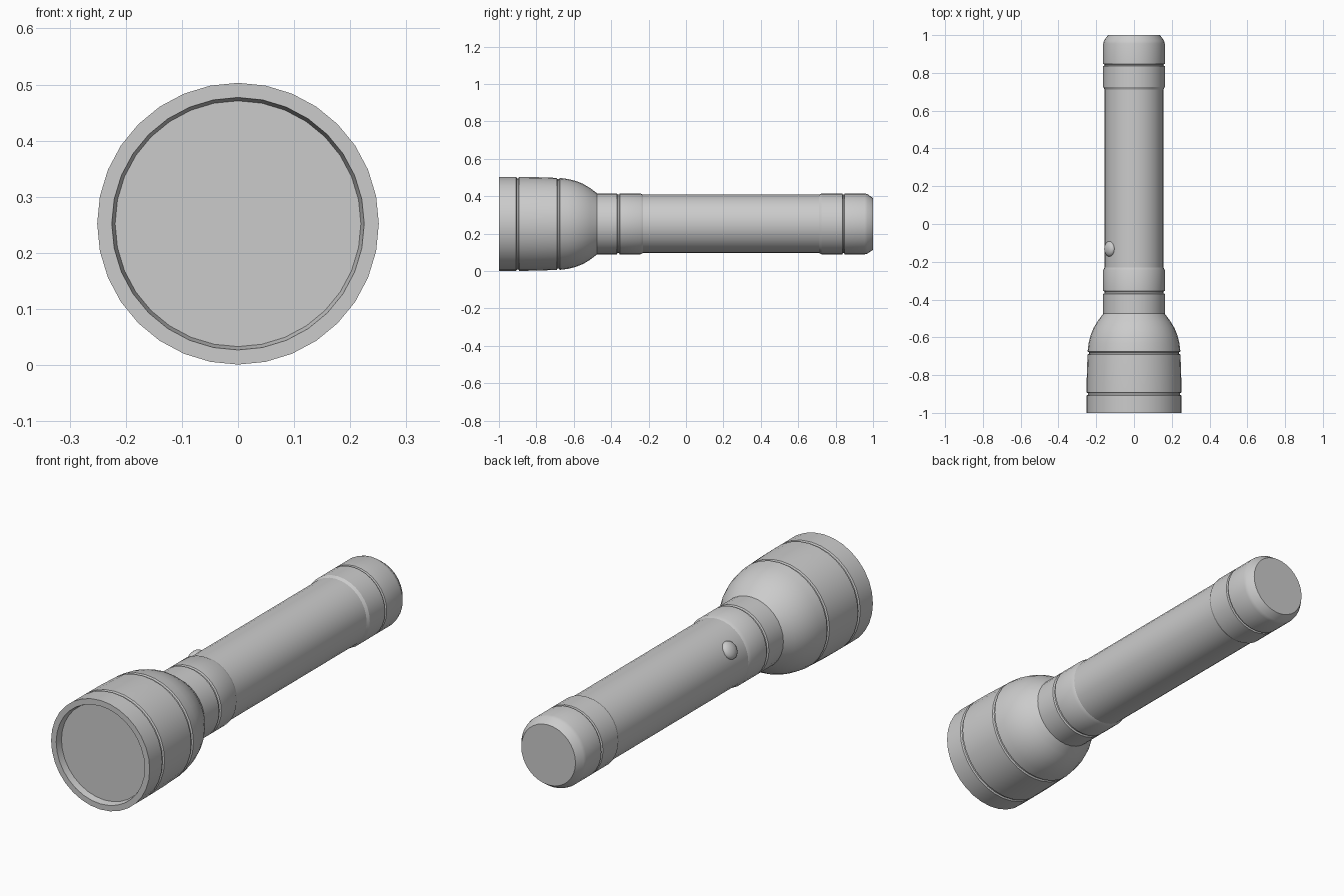
import bpy, bmesh
from math import pi, sin, cos, radians
from mathutils import Matrix, Vector

if "Cube" in bpy.data.objects:
    bpy.data.objects.remove(bpy.data.objects["Cube"])

SIDES = 32
AXIS_Z = 0.252


def finish(name, bm, angle=25):
    bmesh.ops.remove_doubles(bm, verts=bm.verts, dist=1e-5)
    bmesh.ops.recalc_face_normals(bm, faces=bm.faces)
    mesh = bpy.data.meshes.new(name)
    bm.to_mesh(mesh)
    bm.free()
    ob = bpy.data.objects.new(name, mesh)
    bpy.context.collection.objects.link(ob)
    bpy.ops.object.select_all(action='DESELECT')
    ob.select_set(True)
    bpy.context.view_layer.objects.active = ob
    bpy.ops.object.shade_smooth_by_angle(angle=radians(angle))
    return ob


def lathe(name, profile):
    """Revolve (y, radius) points around the torch axis."""
    bm = bmesh.new()
    rings = []
    for y, r in profile:
        rings.append([bm.verts.new((r * sin(2 * pi * i / SIDES), y,
                                    AXIS_Z + r * cos(2 * pi * i / SIDES)))
                      for i in range(SIDES)] if r > 0 else [bm.verts.new((0, y, AXIS_Z))])
    for a, b in zip(rings, rings[1:]):
        for i in range(SIDES):
            j = (i + 1) % SIDES
            quad = [a[i % len(a)], a[j % len(a)], b[j % len(b)], b[i % len(b)]]
            bm.faces.new(list(dict.fromkeys(quad)))
    # keep outward normals on the open shells
    ob = finish(name, bm)
    return ob


def groove(y, r, width=0.016, depth=0.007):
    """Narrow V-sided groove centred on y."""
    h = width / 2
    return [(y - h, r), (y - h / 2, r - depth), (y + h / 2, r - depth), (y + h, r)]


# Lens and bezel ring
lathe("lens", [(-0.97, 0), (-0.97, 0.219)])
lathe("bezel_ring", [(-0.97, 0.219), (-1, 0.225), (-1, 0.251)] + groove(-0.9, 0.251)[:3])

# Reflector head, with its rounded taper to the neck
lathe("head", groove(-0.9, 0.251)[2:] + [(-0.8, 0.25)] + groove(-0.683, 0.246) +
      [(-0.63, 0.24), (-0.59, 0.23), (-0.55, 0.214), (-0.515, 0.193), (-0.475, 0.163)])

# Neck collar
lathe("neck_collar", [(-0.475, 0.163)] + groove(-0.362, 0.163) +
      [(-0.245, 0.163), (-0.23, 0.156)])

# Battery barrel
lathe("barrel", [(-0.23, 0.156), (0.712, 0.156)])

# Tail cap
lathe("tail_cap", [(0.712, 0.156), (0.725, 0.163)] + groove(0.842, 0.163, 0.012) +
      [(0.955, 0.163), (0.97, 0.159), (1, 0.138), (1, 0)])

# Domed switch button on the upper left of the barrel
tilt = radians(33)
normal = Vector((-cos(tilt), 0, sin(tilt)))
bm = bmesh.new()
bmesh.ops.create_uvsphere(bm, u_segments=24, v_segments=12, radius=1)
bmesh.ops.transform(bm, verts=bm.verts, matrix=(
    Matrix.Translation(Vector((0, -0.132, AXIS_Z)) + normal * 0.153)
    @ normal.to_track_quat('Z', 'Y').to_matrix().to_4x4()
    @ Matrix.Diagonal((0.041, 0.041, 0.023, 1))))
finish("switch_button", bm, 60)
